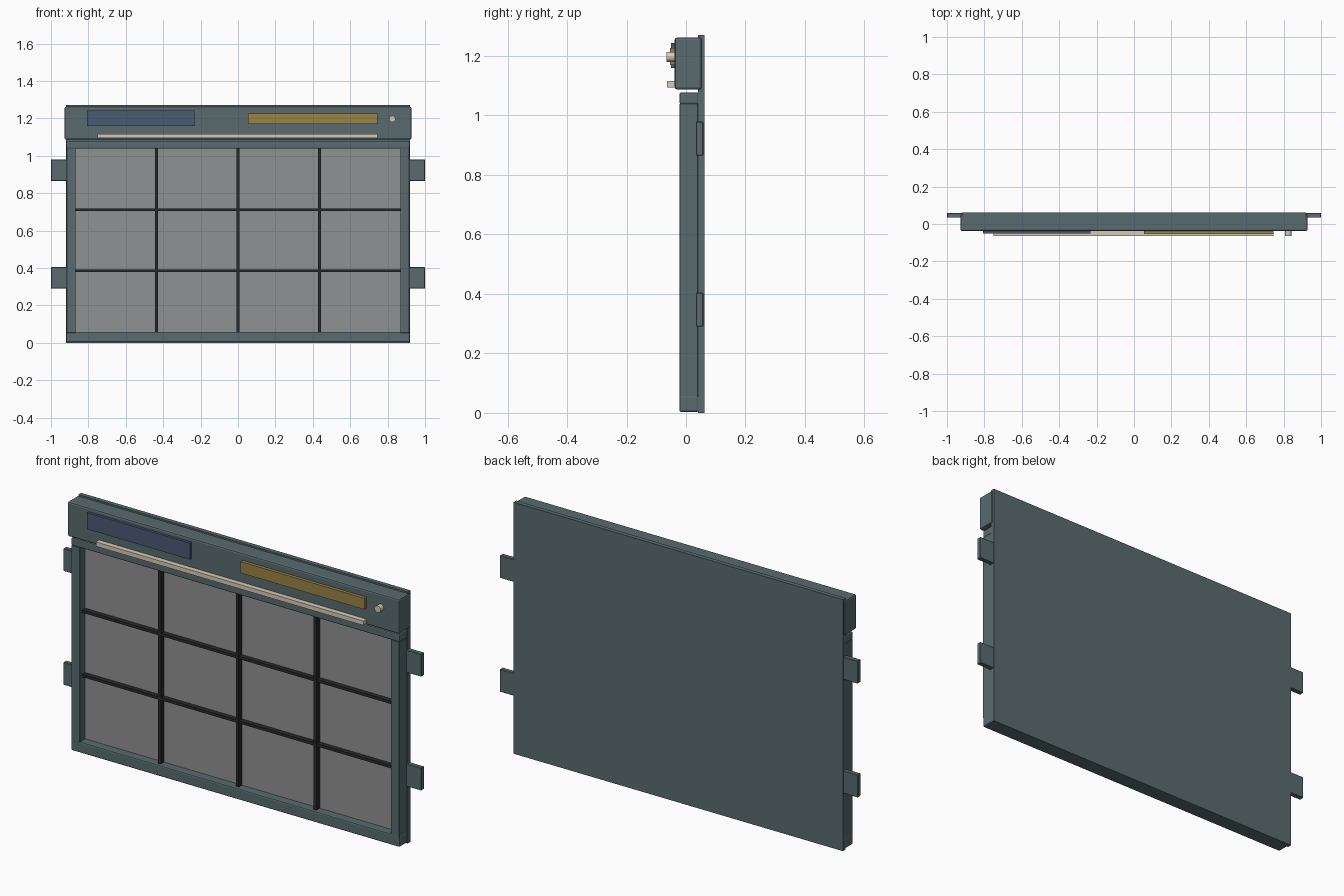
import bpy
import math

cube = bpy.data.objects.get("Cube")
if cube:
    bpy.data.objects.remove(cube, do_unlink=True)


def material(name, r, g, b):
    m = bpy.data.materials.new(name)
    m.use_nodes = True
    m.diffuse_color = (r, g, b, 1)
    m.node_tree.nodes["Principled BSDF"].inputs["Base Color"].default_value = (r, g, b, 1)
    return m


slate = material("slate_frame", 0.1, 0.147, 0.158)
grey = material("grey_screen", 0.28, 0.285, 0.292)
dark = material("dark_divider", 0.022, 0.023, 0.024)
blue = material("blue_plate", 0.07, 0.1, 0.17)
yellow = material("ochre_plate", 0.32, 0.23, 0.06)
cream = material("cream_trim", 0.67, 0.6, 0.48)


def box(name, mat, x, y, z, bevel=0, segments=2):
    """Box from its extents along each axis, with an optional bevel."""
    bpy.ops.mesh.primitive_cube_add(size=1)
    ob = bpy.context.object
    ob.name = name
    ob.location = [(a + b) / 2 for a, b in (x, y, z)]
    ob.scale = [b - a for a, b in (x, y, z)]
    bpy.ops.object.transform_apply(location=False, rotation=False, scale=True)
    ob.data.materials.append(mat)
    if bevel:
        mod = ob.modifiers.new("soft_edges", "BEVEL")
        mod.width = bevel
        mod.segments = segments
    return ob


# Back panel and screen
box("back_panel", slate, (-0.92, 0.92), (0.04, 0.062), (0, 1.27))
box("screen", grey, (-0.88, 0.88), (0.02, 0.041), (0.04, 1.05))

# Frame: header, rails and side posts
box("header", slate, (-0.927, 0.927), (-0.038, 0.053), (1.087, 1.262), 0.008)
rail_y = (-0.022, 0.042)
box("top_rail", slate, (-0.918, 0.918), rail_y, (1.038, 1.077), 0.006)
box("bottom_rail", slate, (-0.918, 0.918), rail_y, (0.003, 0.058), 0.006)

for side, s in (("left", 1), ("right", -1)):
    box(side + "_post", slate, sorted((s * 0.868, s * 0.917)),
        (-0.022, 0.041), (0.052, 1.04), 0.002, 1)
    # Mounting tabs
    for level, z in (("lower", 0.347), ("upper", 0.922)):
        box(f"{side}_{level}_tab", slate, sorted((s * 0.9, s)),
            (0.034, 0.058), (z - 0.057, z + 0.057), 0.002, 1)

# Dividers splitting the screen into four columns and three rows
for i in range(3):
    x = (i - 1) * 0.435
    box(f"vertical_divider_{i + 1}", dark, (x - 0.008, x + 0.008), (-0.006, 0.022), (0.055, 1.04))
for i in range(2):
    z = 0.386 + i * 0.325
    box(f"horizontal_divider_{i + 1}", dark, (-0.87, 0.87), (-0.004, 0.022), (z - 0.007, z + 0.007))

# Header fittings
box("blue_label_plate", blue, (-0.807, -0.232), (-0.051, -0.03), (1.16, 1.243))
box("ochre_label_plate", yellow, (0.053, 0.745), (-0.054, -0.03), (1.17, 1.227))
box("ledge_strip", cream, (-0.75, 0.745), (-0.064, -0.03), (1.094, 1.116))

bpy.ops.mesh.primitive_cylinder_add(vertices=12, radius=0.017, depth=0.035,
                                    location=(0.825, -0.0475, 1.197),
                                    rotation=(math.pi / 2, 0, 0))
knob = bpy.context.object
knob.name = "knob"
knob.data.materials.append(cream)
bpy.ops.object.shade_smooth_by_angle()
